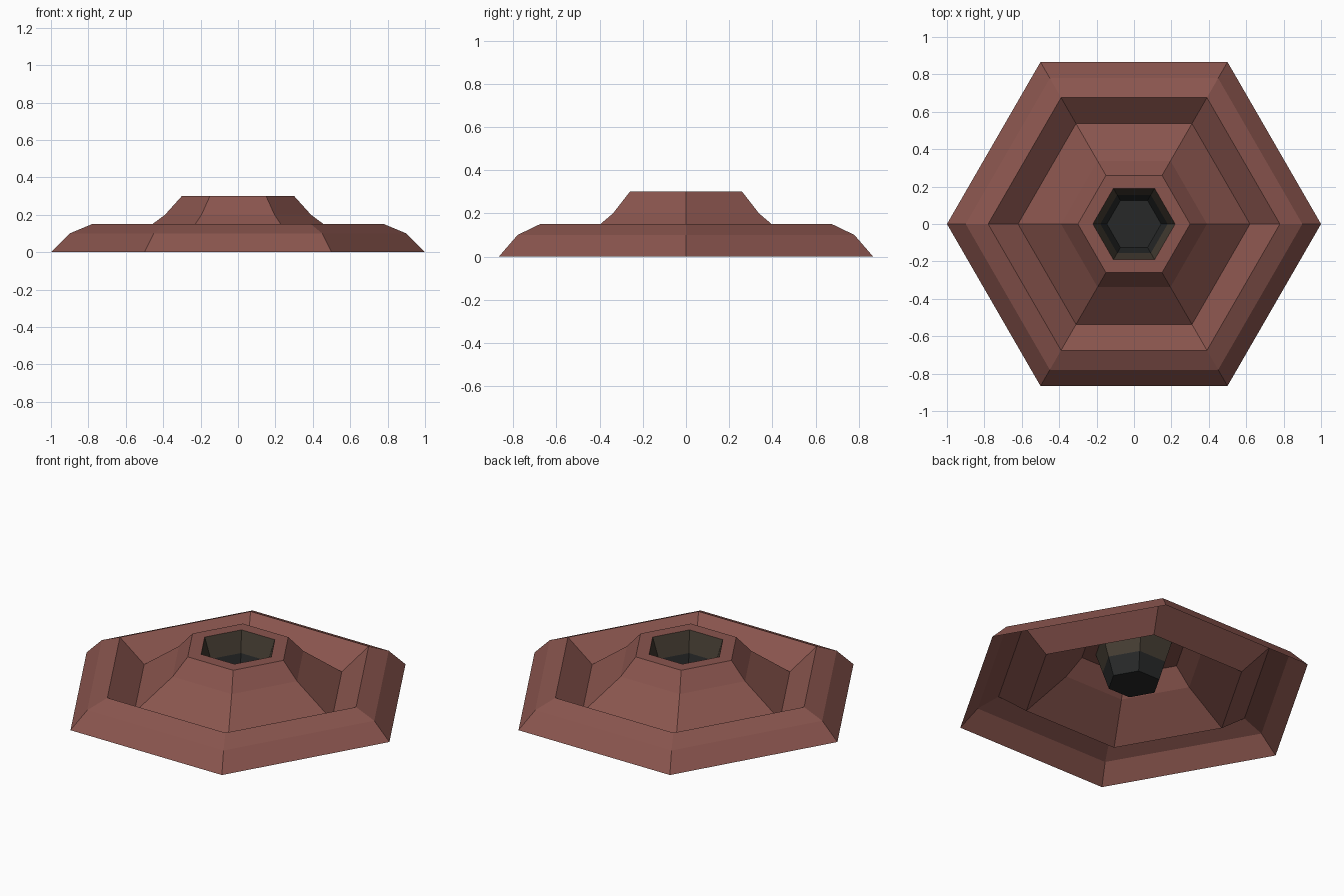
import bpy, bmesh, math

if "Cube" in bpy.data.objects:
    bpy.data.objects.remove(bpy.data.objects["Cube"])

SIDES = 6


def material(name, rgb):
    m = bpy.data.materials.new(name)
    m.diffuse_color = (*rgb, 1.0)
    m.use_nodes = True
    m.node_tree.nodes["Principled BSDF"].inputs["Base Color"].default_value = m.diffuse_color
    return m


def hex_shell(name, profile, mats, closed=False, rule=None):
    """Sweep an outside-to-inside (radius, height) profile round a hexagon."""
    bm = bmesh.new()
    rings = [[bm.verts.new((r * math.cos(k * math.tau / SIDES),
                            r * math.sin(k * math.tau / SIDES), z))
              for k in range(SIDES)] for r, z in profile]
    for a, b in zip(rings, rings[1:]):
        for k in range(SIDES):
            n = (k + 1) % SIDES
            bm.faces.new((a[k], a[n], b[n], b[k]))
    if closed:
        bm.faces.new(rings[-1])
    if rule:
        for f in bm.faces:
            f.material_index = rule(f.calc_center_median().z)
    mesh = bpy.data.meshes.new(name)
    bm.to_mesh(mesh)
    bm.free()
    for m in mats:
        mesh.materials.append(m)
    ob = bpy.data.objects.new(name, mesh)
    bpy.context.collection.objects.link(ob)
    return ob


red = material("dull red", (0.254, 0.091, 0.076))
brown = material("dark brown", (0.060, 0.047, 0.033))
black = material("soft black", (0.020, 0.022, 0.022))

# Open-bottomed body: outer rim, groove, raised collar
hex_shell("body", [(1.0, 0.0), (0.9, 0.1), (0.78, 0.15), (0.62, 0.03),
                   (0.39, 0.2), (0.30, 0.3), (0.22, 0.3)], [red])

# Sunken cup: brown upper wall, black lower wall and floor
hex_shell("cup", [(0.22, 0.3), (0.18, 0.18), (0.145, 0.075)], [brown, black],
          closed=True, rule=lambda z: 0 if z > 0.18 else 1)
